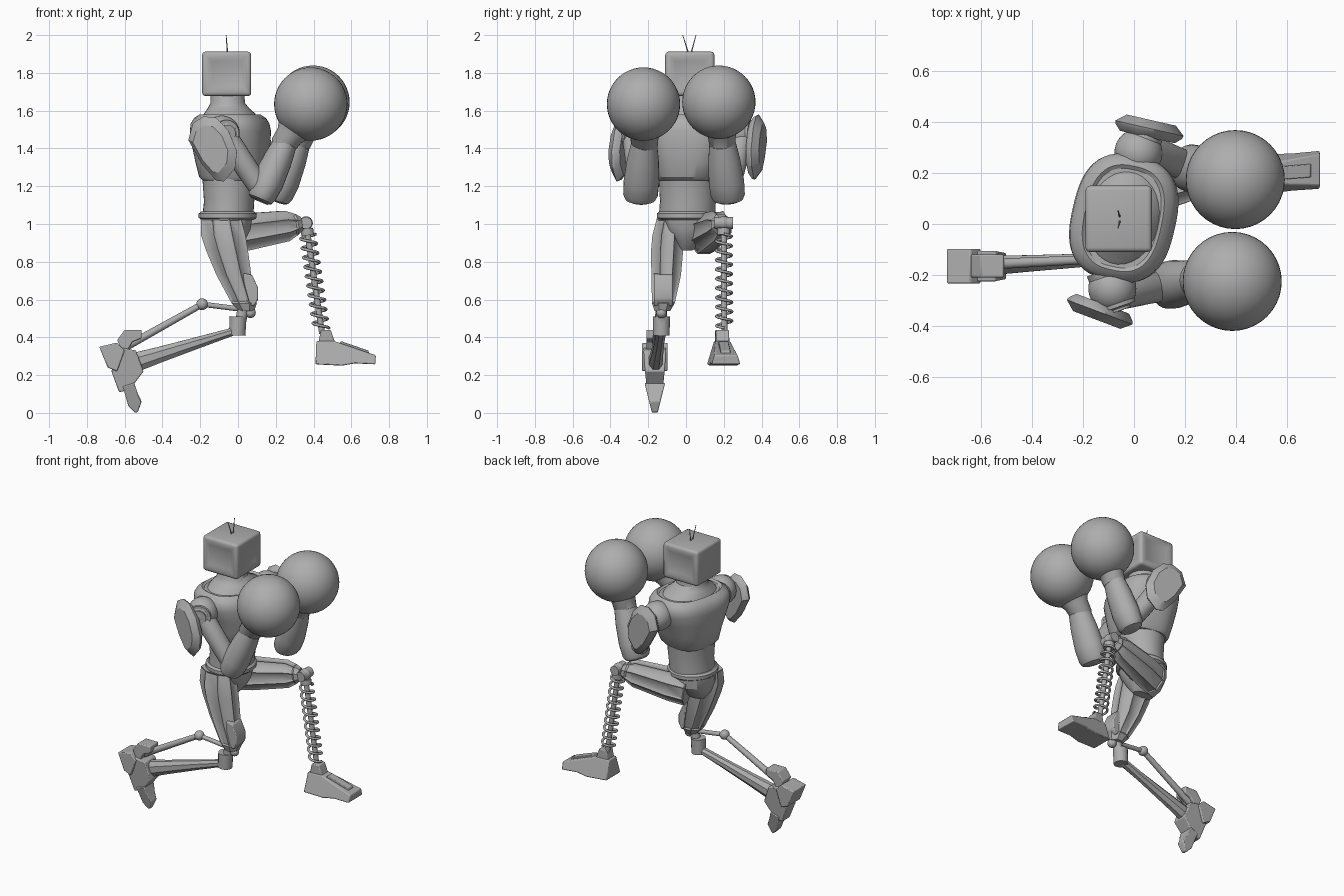
import bpy, bmesh, math
from mathutils import Vector

if "Cube" in bpy.data.objects:
    bpy.data.objects.remove(bpy.data.objects["Cube"], do_unlink=True)
grey = bpy.data.materials.new("plain grey")
grey.use_nodes = True
grey.diffuse_color = (0.42, 0.42, 0.42, 1)
grey.node_tree.nodes["Principled BSDF"].inputs["Base Color"].default_value = grey.diffuse_color
parts = []

def finish(name, bm, bevel=0):
    """Turn a bmesh into a named object with the shared material."""
    bmesh.ops.recalc_face_normals(bm, faces=bm.faces)
    mesh = bpy.data.meshes.new(name)
    bm.to_mesh(mesh)
    bm.free()
    mesh.materials.append(grey)
    ob = bpy.data.objects.new(name, mesh)
    bpy.context.collection.objects.link(ob)
    if bevel:
        mod = ob.modifiers.new("Bevel", "BEVEL")
        mod.width, mod.segments, mod.limit_method = bevel, 2, "ANGLE"
    parts.append(ob)

def skin(name, loops, bevel=0, panels=0):
    """Bridge equal point loops, cap both ends, recess a panel down each side."""
    bm = bmesh.new()
    rows = [[bm.verts.new(p) for p in loop] for loop in loops]
    n = len(rows[0])
    sides = [bm.faces.new((low[i - 1], low[i], high[i], high[i - 1]))
             for low, high in zip(rows, rows[1:]) for i in range(n)]
    bm.faces.new(rows[0][::-1])
    bm.faces.new(rows[-1])
    if panels:
        bmesh.ops.recalc_face_normals(bm, faces=bm.faces)
        for i in range(n):
            bmesh.ops.inset_region(bm, faces=sides[i::n][:-1], thickness=panels, depth=-panels * 0.6)
    finish(name, bm, bevel)

def loft(name, sections, n=32, power=1.0, panels=0):
    """Sections are (centre, U, V); power below one makes them boxier."""
    def soft(c):
        return math.copysign(abs(c) ** power, c)
    angles = [math.tau * (i + 0.5) / n for i in range(n)]
    skin(name, [[c + u * soft(math.cos(a)) + v * soft(math.sin(a)) for a in angles]
                for c, u, v in sections], 0, panels)

def limb(name, a, b, profile, n=24, panels=0):
    """Tapered part from a to b; profile is (t, upright radius, sideways radius)."""
    a, b = Vector(a), Vector(b)
    d = (b - a).normalized()
    side = d.cross(Vector((0, 0, 1))).normalized()
    up = side.cross(d)
    loft(name, [(a.lerp(b, t), up * r, side * s) for t, r, s in profile], n, 1, panels)

def rod(name, a, b, r, end=None, n=16):
    limb(name, a, b, [(0, r, r), (1, end or r, end or r)], n)

def stack(name, rows, n=32, power=1.0, panels=0):
    """Upright body part; rows are (z, x, y, half depth, half width, twist degrees)."""
    sections = []
    for z, x, y, rx, ry, twist in rows:
        c, s = math.cos(math.radians(twist)), math.sin(math.radians(twist))
        sections.append((Vector((x, y, z)), Vector((c, -s, 0)) * rx, Vector((s, c, 0)) * ry))
    loft(name, sections, n, power, panels)

def prism(name, outline, y, half, turn=0, bevel=0.006):
    """Side outline in x and z around y, with half width half(z), turned slightly in plan."""
    skin(name, [[(x, y + turn * x + s * half(z), z) for x, z in outline] for s in (-1, 1)], bevel)

def ball(name, centre, r):
    bm = bmesh.new()
    bmesh.ops.create_uvsphere(bm, u_segments=40, v_segments=24, radius=r)
    bmesh.ops.translate(bm, verts=bm.verts, vec=centre)
    finish(name, bm)

# Head: rounded box with recessed screen and side panels, two thin antennae
bm = bmesh.new()
bmesh.ops.create_cube(bm, size=1)
bmesh.ops.scale(bm, verts=bm.verts, vec=(0.26, 0.26, 0.235))
bmesh.ops.translate(bm, verts=bm.verts, vec=(-0.06, 0.02, 1.795))
bmesh.ops.bevel(bm, geom=bm.edges[:], offset=0.018, segments=3, affect="EDGES", profile=0.5)
bm.normal_update()
big = [f for f in bm.faces if f.calc_area() > 0.03 and (f.normal.x > 0.9 or abs(f.normal.y) > 0.9)]
bmesh.ops.inset_individual(bm, faces=big, thickness=0.022, depth=0)
bmesh.ops.inset_individual(bm, faces=big, thickness=0.024, depth=-0.008)
finish("head", bm)
for s, side in ((1, "left"), (-1, "right")):
    rod(side + "_antenna", (-0.055, 0.02 + s * 0.006, 1.9), (-0.063, 0.018 + s * 0.035, 2), 0.004, 0.002, 6)

# Torso: waist, chest armour with a collar rim, neck, belt and pelvis
stack("waist", [(1.03, -.055, .005, .135, .15, 3), (1.12, -.047, .01, .133, .148, 5),
                (1.22, -.045, .01, .142, .153, 9), (1.32, -.04, .015, .16, .16, 12)])
stack("chest", [(1.23, -.04, .015, .143, .15, 11), (1.25, -.037, .015, .165, .165, 11),
                (1.33, -.033, .02, .188, .185, 12), (1.42, -.037, .023, .2, .22, 13),
                (1.49, -.04, .023, .204, .248, 13), (1.53, -.042, .023, .198, .25, 13),
                (1.56, -.042, .023, .18, .237, 13), (1.58, -.042, .023, .152, .208, 12),
                (1.57, -.042, .023, .14, .194, 12)], 48, 0.75)
stack("neck", [(1.55, -.042, .023, .15, .2, 12), (1.585, -.044, .023, .135, .17, 10),
               (1.61, -.05, .022, .112, .12, 5), (1.64, -.054, .02, .092, .095, 0),
               (1.7, -.056, .02, .088, .088, 0)])
stack("belt", [(z, -.055, .005, r, r + .007, 3)
               for z, r in ((1.022, .14), (1.033, .153), (1.055, .153), (1.066, .14))])
stack("pelvis", [(1.03, -.06, .01, .14, .145, 0), (.97, -.065, .015, .135, .135, 0),
                 (.91, -.07, .01, .11, .09, 0), (.86, -.07, 0, .07, .035, 0)], 12, .9)

# Arms: shoulder joint, upper arm, forearm, round glove and faceted outer pad
def arm(side, inner, outer, elbow, wrist, glove, pad, normal):
    inner, outer = Vector(inner), Vector(outer)
    axis = (outer - inner).normalized()
    ball(side + "_shoulder_ball", inner.lerp(outer, 0.5), 0.094)
    rod(side + "_shoulder", inner, outer, 0.08, 0.07, 28)
    rod(side + "_shoulder_ring", outer - axis * 0.06, outer - axis * 0.035, 0.083, n=28)
    rod(side + "_shoulder_cap", outer, outer + axis * 0.015, 0.045, n=28)
    limb(side + "_upper_arm", outer - axis * 0.05, elbow,
         [(0, .05, .05), (.15, .062, .062), (.6, .06, .06), (1, .055, .06)])
    limb(side + "_forearm", elbow, wrist, [(-.15, .05, .06), (-.12, .065, .08), (-.04, .076, .092),
                                           (.2, .084, .095), (.6, .077, .085), (1, .06, .065)])
    limb(side + "_glove_cuff", wrist, glove, [(-.25, .06, .063), (-.2, .068, .07), (.1, .074, .076), (.4, .11, .11)])
    ball(side + "_glove", glove, 0.194)
    out = Vector(normal).normalized()
    across = Vector((-out.y, out.x, 0)) * math.copysign(1, -out.y)
    outline = [(-.137, .05), (-.11, .14), (-.05, .175), (.02, .168), (.09, .1), (.138, -.01),
               (.128, -.1), (.065, -.17), (.02, -.165), (-.06, -.08)]
    skin(side + "_shoulder_pad", [[Vector(pad) + across * u * k + Vector((0, 0, v * k)) + out * d for u, v in outline]
                                  for k, d in ((.8, -.035), (.97, -.012), (1, 0), (.72, .033))])

arm("right", (-.11, -.18, 1.48), (-.06, -.325, 1.48), (.132, -.24, 1.165), (.26, -.22, 1.45),
    (.385, -.225, 1.635), (-.135, -.345, 1.395), (-.35, -.93, 0))
arm("left", (-.01, .21, 1.48), (.045, .35, 1.48), (.22, .22, 1.165), (.33, .19, 1.46),
    (.397, .174, 1.645), (.06, .375, 1.405), (.22, .97, 0))

# Kneeling right leg: thigh, knee, shin, brace and pointed foot
stack("right_thigh", [(1.03, -.09, -.085, .115, .075, 0), (.94, -.078, -.095, .127, .09, 0),
                      (.86, -.058, -.1, .12, .092, 0), (.73, -.022, -.105, .1, .085, 0),
                      (.58, .033, -.12, .072, .065, 0), (.54, .045, -.125, .045, .045, 0)], 8, 1, 0.012)
prism("right_knee_guard", [(.03, .74), (.075, .73), (.107, .66), (.106, .6), (.085, .565), (.03, .58)],
      -.12, lambda z: 0.05)
rod("right_knee_post", (.03, -.13, .57), (.01, -.13, .46), .03)
ball("right_knee_ball", (.066, -.13, .53), 0.028)
rod("right_knee_cup", (-.004, -.13, .41), (.0, -.13, .51), .044, .046)
limb("right_shin", (.02, -.13, .445), (-.6, -.165, .25),
     [(0, .02, .03), (.35, .032, .028), (.7, .045, .035), (.9, .055, .04), (1, .05, .04)], 8)
rod("right_brace_upper", (.05, -.13, .545), (-.19, -.14, .575), .014)
ball("right_brace_joint", (-.19, -.14, .575), 0.031)
rod("right_brace_lower", (-.19, -.14, .575), (-.62, -.16, .335), .017, .022)
rod("right_shin_spur", (-.5, -.155, .25), (-.39, -.15, .275), .012, .003, 6)
prism("right_heel", [(-.64, .385), (-.6, .44), (-.51, .44), (-.51, .395), (-.56, .375), (-.6, .3)],
      -.165, lambda z: 0.045)
prism("right_heel_plate", [(-.735, .35), (-.64, .372), (-.6, .33), (-.64, .22), (-.69, .24)],
      -.165, lambda z: 0.068)
prism("right_foot", [(-.64, .35), (-.54, .33), (-.5, .22), (-.575, .12), (-.63, .11), (-.67, .22)],
      -.165, lambda z: 0.03 + 0.1 * min(z, 0.3))
prism("right_toe", [(-.61, .14), (-.55, .16), (-.53, .1), (-.51, .06), (-.53, .005), (-.545, 0), (-.58, .035)],
      -.165, lambda z: 0.015 + 0.25 * z)

# Raised left leg: thigh, hinge, sprung shin and foot
hip, knee, ankle = Vector((-.08, .09, .94)), Vector((.36, .2, 1.005)), Vector((.445, .203, .42))
shin = ankle - knee
limb("left_thigh", hip, knee, [(0, .108, .088), (.25, .107, .096), (.76, .088, .075),
                               (.88, .06, .06), (.94, .04, .045)], 8, 0.012)
ball("left_knee_ball", knee, 0.036)
rod("left_knee_hinge", knee - Vector((0, .05, 0)), knee + Vector((0, .048, 0)), .032)
rod("left_shin_core", knee, ankle, .016)
rod("left_spring_seat", knee + shin * .05, knee + shin * .11, .034)
curve = bpy.data.curves.new("left_spring", "CURVE")
curve.dimensions = "3D"
curve.bevel_depth, curve.bevel_resolution = 0.0075, 2
line = curve.splines.new("POLY")
line.points.add(200)
for i, point in enumerate(line.points):
    a = math.tau * i / 20
    point.co = (*(knee + shin * (0.1 + 0.85 * i / 200) + Vector((math.cos(a), math.sin(a), 0)) * 0.041), 1)
curve.materials.append(grey)
bpy.context.collection.objects.link(bpy.data.objects.new("left_spring", curve))
prism("left_foot", [(.41, .257), (.415, .38), (.51, .38), (.73, .305), (.727, .257), (.62, .262), (.55, .25)],
      .154, lambda z: 0.078 - 0.3 * (z - 0.25), .08)
prism("left_foot_ridge", [(.53, .36), (.545, .38), (.69, .33), (.7, .3)], .154, lambda z: 0.026, .08, .003)
prism("left_ankle", [(.425, .37), (.44, .44), (.49, .44), (.515, .37)], .154, lambda z: 0.035, .08)

# Smooth rounded surfaces, keep hard edges sharp
bpy.ops.object.select_all(action="DESELECT")
for ob in parts:
    ob.select_set(True)
bpy.context.view_layer.objects.active = parts[0]
bpy.ops.object.shade_smooth_by_angle(angle=math.radians(32))
